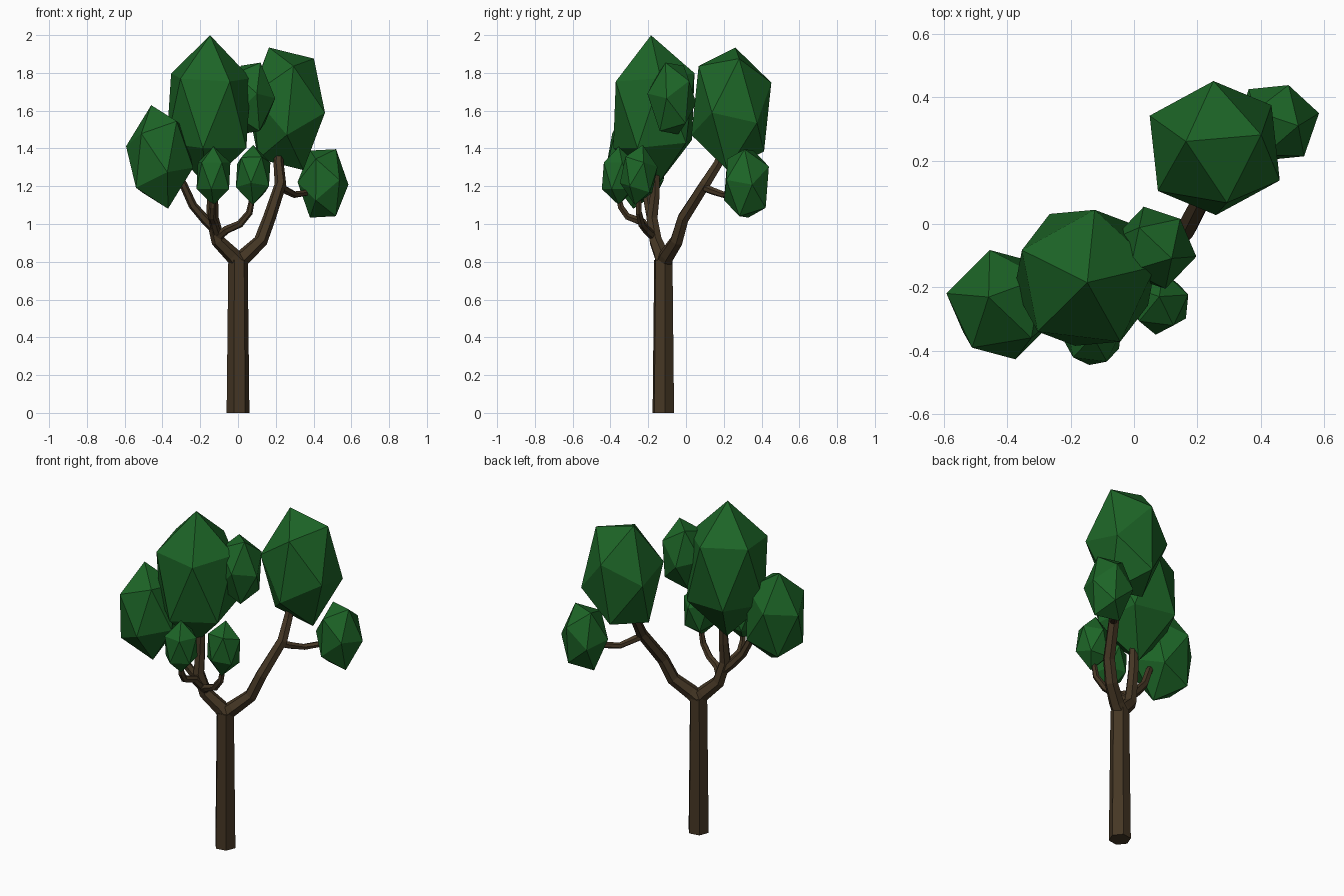
import bpy, bmesh, math
from mathutils import Vector, Matrix


def material(name, color):
    m = bpy.data.materials.new(name)
    m.diffuse_color = (*color, 1)
    return m


BARK = material("bark", (0.06, 0.038, 0.018))
LEAF = material("leaf", (0.012, 0.13, 0.02))


def finish(name, bm, mat):
    bmesh.ops.recalc_face_normals(bm, faces=bm.faces)
    me = bpy.data.meshes.new(name)
    bm.to_mesh(me)
    bm.free()
    me.materials.append(mat)
    ob = bpy.data.objects.new(name, me)
    bpy.context.collection.objects.link(ob)


def tube(name, path, radii, sides=6, turn=0.0):
    """Low-poly tube through the points, one radius per point."""
    pts = [Vector(p) for p in path]
    bm = bmesh.new()
    rings = []
    for i, p in enumerate(pts):
        d = (pts[min(i + 1, len(pts) - 1)] - pts[max(i - 1, 0)]).normalized()
        q = Vector((0, 0, 1)).rotation_difference(d)
        ring = []
        for k in range(sides):
            a = turn + math.tau * k / sides
            ring.append(bm.verts.new(p + q @ Vector((math.cos(a), math.sin(a), 0)) * radii[i]))
        rings.append(ring)
    for a, b in zip(rings, rings[1:]):
        for k in range(sides):
            n = (k + 1) % sides
            bm.faces.new((a[k], a[n], b[n], b[k]))
    bm.faces.new(rings[0])
    bm.faces.new(rings[-1])
    finish(name, bm, BARK)


def crown(name, center, radius, height, pole, side):
    """Icosahedron with one corner along pole and a neighbour towards side, stretched upwards."""
    z = Vector(pole).normalized()
    x = Vector(side)
    x = (x - z * x.dot(z)).normalized()
    rot = Matrix((x, z.cross(x), z)).transposed().to_4x4()
    bm = bmesh.new()
    bmesh.ops.create_icosphere(bm, subdivisions=1, radius=1)
    m = Matrix.Translation(center) @ Matrix.Diagonal((radius, radius, height, 1)) @ rot
    bmesh.ops.transform(bm, matrix=m, verts=bm.verts)
    finish(name, bm, LEAF)


# Trunk
tube("trunk", [(0, -0.12, 0), (0, -0.12, 0.81)], [0.061, 0.052], turn=0.15)

# Main fork
tube("right_branch",
     [(-0.01, -0.12, 0.79), (0.04, -0.1, 0.835), (0.12, -0.05, 0.91), (0.165, -0.015, 1.03),
      (0.225, 0.1, 1.21), (0.215, 0.17, 1.32), (0.22, 0.2, 1.42)],
     [0.045, 0.042, 0.037, 0.034, 0.031, 0.027, 0.02])
tube("left_branch",
     [(0.01, -0.12, 0.79), (-0.03, -0.13, 0.835), (-0.105, -0.16, 0.91), (-0.135, -0.18, 1.03),
      (-0.135, -0.165, 1.15), (-0.13, -0.16, 1.36)],
     [0.045, 0.042, 0.037, 0.033, 0.029, 0.022])

# Twigs
tube("far_left_twig",
     [(-0.12, -0.17, 0.97), (-0.18, -0.185, 1.03), (-0.24, -0.2, 1.1),
      (-0.29, -0.22, 1.21), (-0.33, -0.23, 1.27)],
     [0.026, 0.025, 0.023, 0.021, 0.016])
tube("front_left_twig",
     [(-0.11, -0.17, 0.94), (-0.13, -0.23, 1.01), (-0.14, -0.31, 1.04),
      (-0.135, -0.345, 1.09), (-0.13, -0.36, 1.17)],
     [0.024, 0.022, 0.02, 0.018, 0.014])
tube("front_right_twig",
     [(-0.11, -0.17, 0.93), (-0.06, -0.21, 0.97), (0.01, -0.235, 1.0),
      (0.06, -0.25, 1.06), (0.08, -0.25, 1.16)],
     [0.024, 0.022, 0.02, 0.018, 0.014])
tube("right_twig",
     [(0.215, 0.08, 1.2), (0.26, 0.14, 1.175), (0.3, 0.2, 1.155), (0.36, 0.26, 1.165), (0.42, 0.3, 1.2)],
     [0.022, 0.02, 0.018, 0.017, 0.013])

# Foliage
UP = (0, 0, 1)
crown("main_foliage", (-0.155, -0.17, 1.6), 0.25, 0.4, (0.03, -0.06, 1), (0.98, 0.19, 0))
crown("right_foliage", (0.255, 0.24, 1.61), 0.23, 0.355, (-0.39, 0.09, 0.9), (0.63, 0.18, 0.75))
crown("far_left_foliage", (-0.415, -0.255, 1.355), 0.185, 0.285, (-0.24, 0.13, 0.96), (-0.95, 0.19, 0.19))
crown("back_foliage", (0.065, -0.075, 1.665), 0.135, 0.215, (0.4, -0.25, 0.88), (-0.4, 0.5, 0.75))
crown("front_left_foliage", (-0.13, -0.355, 1.255), 0.102, 0.156, UP, (0.98, 0.19, 0))
crown("front_right_foliage", (0.08, -0.25, 1.26), 0.104, 0.162, (0, 0.2, 0.98), (0.98, 0.19, 0))
crown("far_right_foliage", (0.45, 0.32, 1.215), 0.138, 0.21, (0.5, -0.07, 0.86), (0.29, 0.87, 0.445))
